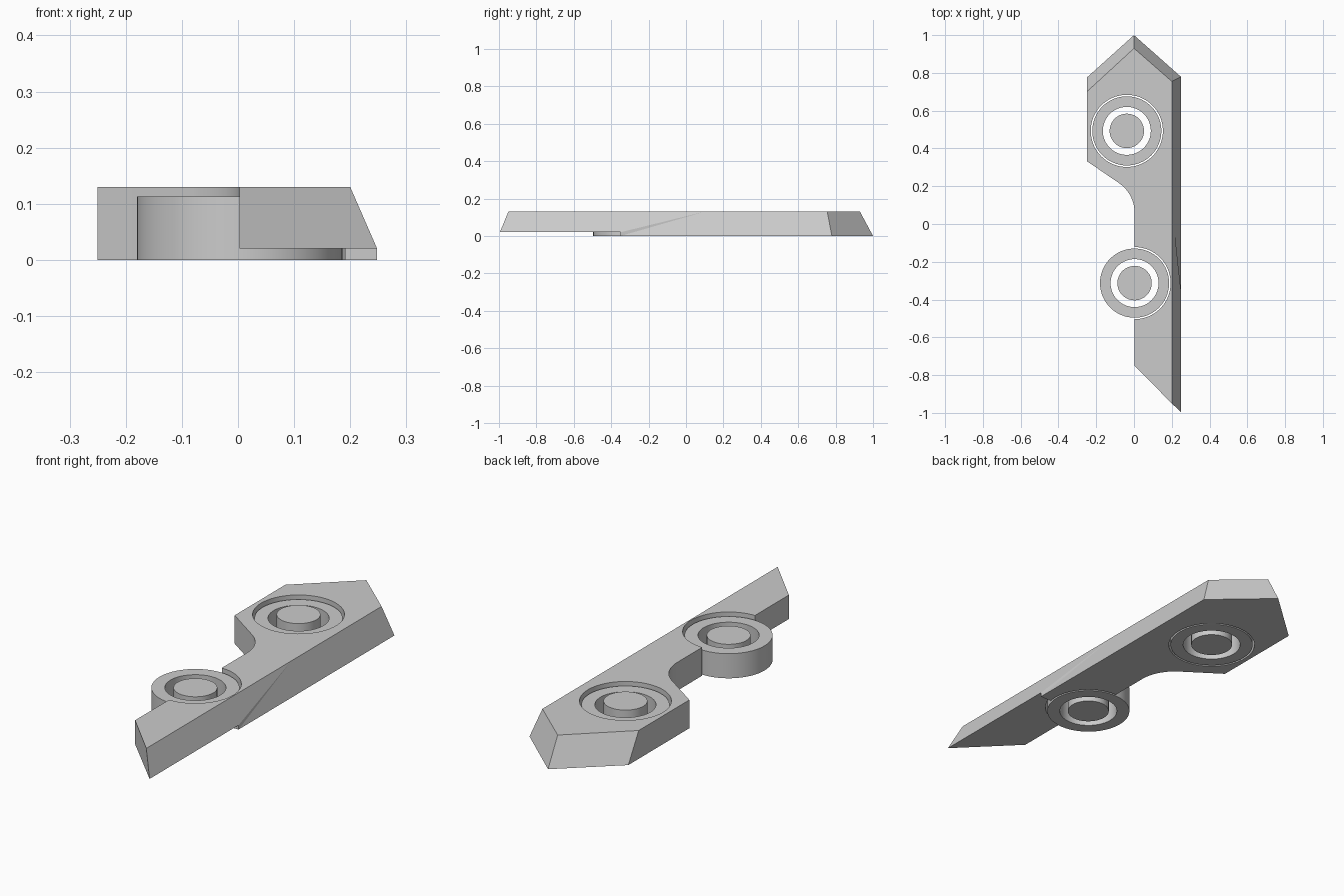
import bpy
import bmesh
from math import radians, cos, sin

if "Cube" in bpy.data.objects:
    bpy.data.objects.remove(bpy.data.objects["Cube"], do_unlink=True)

TOP, RING_TOP, STEP = 0.13, 0.113, 0.02
REAR = (-0.038, 0.493)     # rear socket centre
FRONT = (0.003, -0.313)    # front socket centre
HOLE_R, RING_R, BORE_R, PIN_R = 0.191, 0.183, 0.127, 0.091

grey = bpy.data.materials.new("light_grey")
grey.use_nodes = True
colour = (0.6, 0.6, 0.6, 1)
grey.diffuse_color = colour
grey.node_tree.nodes["Principled BSDF"].inputs["Base Color"].default_value = colour


def add_object(name, bm):
    bmesh.ops.recalc_face_normals(bm, faces=bm.faces[:])
    mesh = bpy.data.meshes.new(name)
    bm.to_mesh(mesh)
    bm.free()
    mesh.materials.append(grey)
    obj = bpy.data.objects.new(name, mesh)
    bpy.context.collection.objects.link(obj)
    return obj


def select(obj):
    bpy.ops.object.select_all(action="DESELECT")
    obj.select_set(True)
    bpy.context.view_layer.objects.active = obj


def smooth(obj):
    select(obj)
    bpy.ops.object.shade_smooth_by_angle(angle=radians(15))


def circle(bm, centre, r, z, n=64):
    return [bm.verts.new((centre[0] + r * cos(radians(360 * i / n)),
                          centre[1] + r * sin(radians(360 * i / n)), z)) for i in range(n)]


def bridge(bm, a, b):
    for i in range(len(a)):
        j = (i + 1) % len(a)
        bm.faces.new((a[i], a[j], b[j], b[i]))


def cylinder(name, centre, r, z0, z1):
    bm = bmesh.new()
    low, high = circle(bm, centre, r, z0), circle(bm, centre, r, z1)
    bridge(bm, low, high)
    bm.faces.new(low)
    bm.faces.new(high)
    return add_object(name, bm)


def washer(name, centre):
    bm = bmesh.new()
    loops = [circle(bm, centre, r, z) for r, z in
             ((RING_R, 0), (RING_R, RING_TOP), (BORE_R, RING_TOP), (BORE_R, 0))]
    for i in range(4):
        bridge(bm, loops[i], loops[(i + 1) % 4])
    return add_object(name, bm)


# Body: stepped underside, sloped left side and pointed, sloped back
bm = bmesh.new()


def v(x, y, z):
    return bm.verts.new((x, y, z))


EDGE, WALL, SPLIT = 0.248, 0.003, -0.35
tip, tip_t = v(EDGE, -0.995, STEP), v(0.2, -0.95, TOP)
step_hi, step_lo, crease_t = v(EDGE, SPLIT, STEP), v(EDGE, SPLIT, 0), v(0.2, 0.1, TOP)
back_l, back_l_t = v(EDGE, 0.78, 0), v(0.2, 0.755, TOP)
apex, apex_t = v(0, 1, 0), v(0, 0.93, TOP)
back_r, back_r_t = v(-0.25, 0.775, 0), v(-0.25, 0.7, TOP)

# Right-hand outline: shoulder corner, then a concave fillet into the arm
outline = [(-0.25, 0.333)]
outline += [(WALL - 0.19 + 0.19 * cos(radians(a)), 0.06 + 0.19 * sin(radians(a)))
            for a in range(55, -1, -5)]
low = [v(x, y, 0) for x, y in outline]
high = [v(x, y, TOP) for x, y in outline]
wall_lo, wall_hi = v(WALL, SPLIT, 0), v(WALL, SPLIT, STEP)
heel, heel_t = v(WALL, -0.75, STEP), v(WALL, -0.75, TOP)

for face in (
    (tip, step_hi, crease_t, tip_t),
    (step_hi, step_lo, crease_t),
    (step_lo, back_l, back_l_t, crease_t),
    (back_l, apex, apex_t, back_l_t),
    (apex, back_r, back_r_t, apex_t),
    (back_r, low[0], high[0], back_r_t),
    (low[-1], wall_lo, wall_hi, heel, heel_t, high[-1]),
    (heel, tip, tip_t, heel_t),
    (step_hi, step_lo, wall_lo, wall_hi),
    (tip, step_hi, wall_hi, heel),
    [step_lo, back_l, apex, back_r] + low + [wall_lo],
    [tip_t, crease_t, back_l_t, apex_t, back_r_t] + high + [heel_t],
):
    bm.faces.new(face)
for i in range(len(low) - 1):
    bm.faces.new((low[i], low[i + 1], high[i + 1], high[i]))
body = add_object("body", bm)

# Through holes for both sockets
for label, centre in (("rear", REAR), ("front", FRONT)):
    cutter = cylinder(label + "_hole_cutter", centre, HOLE_R, -0.1, 0.3)
    mod = body.modifiers.new(label + "_hole", "BOOLEAN")
    mod.operation, mod.solver, mod.object = "DIFFERENCE", "EXACT", cutter
    select(body)
    bpy.ops.object.modifier_apply(modifier=mod.name)
    bpy.data.objects.remove(cutter, do_unlink=True)
smooth(body)

# Loose rings and centre pins sitting in the sockets
for label, centre, pin_top in (("rear", REAR, TOP), ("front", FRONT, RING_TOP)):
    smooth(washer(label + "_ring", centre))
    smooth(cylinder(label + "_pin", centre, PIN_R, 0, pin_top))
